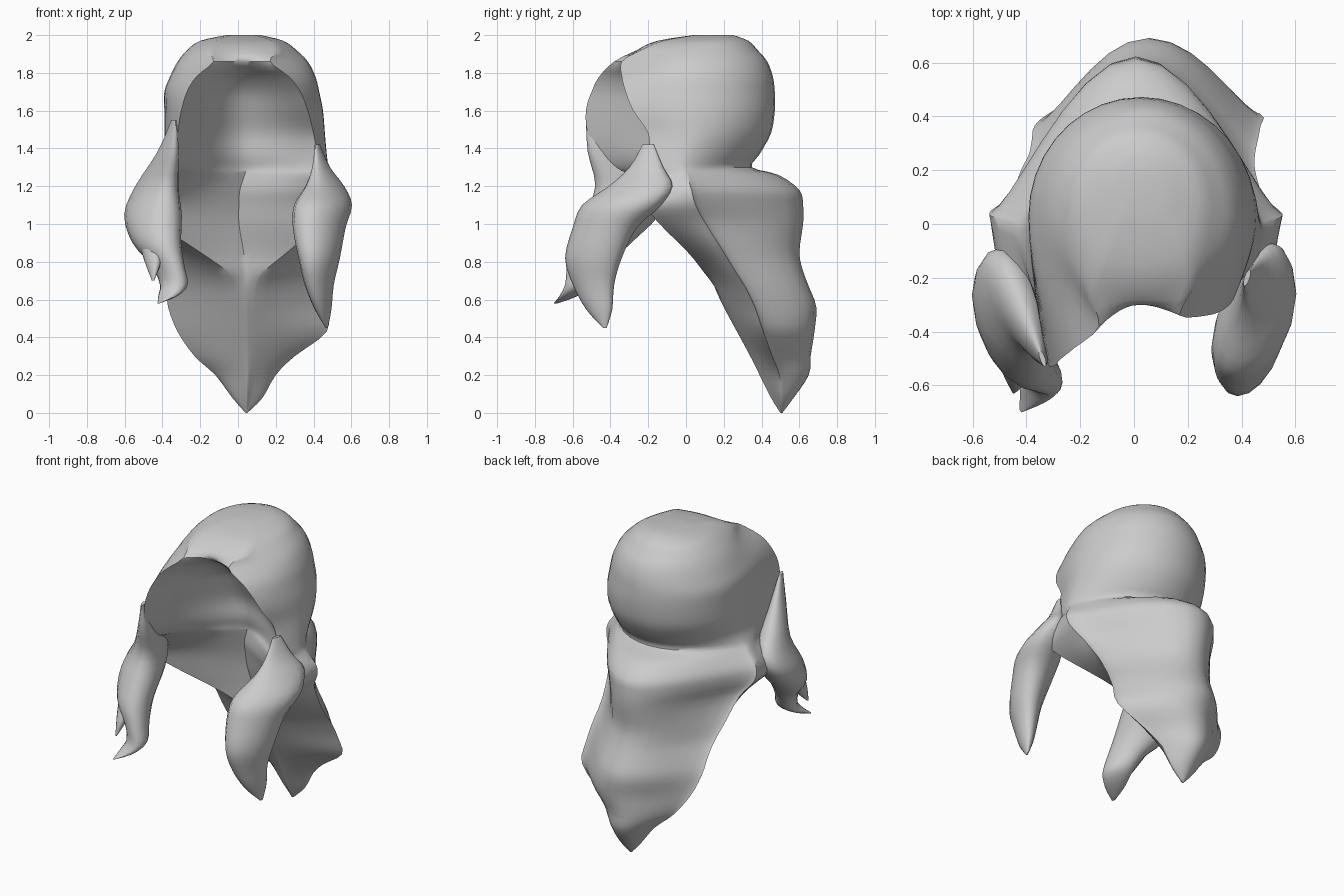
import bpy
import bmesh
import math
from mathutils import Vector

cube = bpy.data.objects.get("Cube")
if cube:
    bpy.data.objects.remove(cube, do_unlink=True)

grey = bpy.data.materials.new("plain grey")
grey.use_nodes = True
shade = (0.6, 0.6, 0.6, 1)
grey.diffuse_color = shade
grey.node_tree.nodes["Principled BSDF"].inputs["Base Color"].default_value = shade


def refine(rows, steps):
    """Insert smoothly interpolated rows between the given ones."""
    result = []
    last = len(rows) - 1
    for i in range(last):
        before, start, end, after = (rows[max(i - 1, 0)], rows[i], rows[i + 1], rows[min(i + 2, last)])
        for s in range(steps):
            t = s / steps
            row = []
            for a, b, c, d in zip(before, start, end, after):
                slope_b, slope_c = (c - a) / 2, (d - b) / 2
                bend = t * (1 - t) * ((1 - t) * slope_b - t * slope_c)
                row.append(b + (c - b) * t * t * (3 - 2 * t) + bend)
            result.append(row)
    result.append(rows[last])
    return result


def loft(name, rings):
    """Skin a stack of closed rings and cap both ends."""
    bm = bmesh.new()
    loops = [[bm.verts.new(p) for p in ring] for ring in rings]
    count = len(loops[0])
    for upper, lower in zip(loops, loops[1:]):
        for i in range(count):
            j = (i + 1) % count
            bm.faces.new((upper[i], upper[j], lower[j], lower[i]))
    bm.faces.new(loops[0])
    bm.faces.new(loops[-1])
    bmesh.ops.recalc_face_normals(bm, faces=bm.faces)
    mesh = bpy.data.meshes.new(name)
    bm.to_mesh(mesh)
    bm.free()
    mesh.materials.append(grey)
    obj = bpy.data.objects.new(name, mesh)
    bpy.context.collection.objects.link(obj)
    bpy.ops.object.select_all(action="DESELECT")
    obj.select_set(True)
    bpy.context.view_layer.objects.active = obj
    bpy.ops.object.shade_smooth_by_angle(angle=math.radians(50))


def shell_ring(row, quarter=9, front=6):
    """Back arc, two sides and a front pushed in or out at the middle."""
    z, left_x, left_y, left_side, back, right_side, right_x, right_y, inner, pinch = row
    pinch = max(pinch, 1)
    straight = min((pinch - 1) / 2, 1)
    edge = (left_y + right_y) / 2
    widest = edge + (back - edge) * 0.5 / pinch ** 0.4
    middle = (left_side + right_side) / 2
    half = (right_side - left_side) / 2

    def side(edge_x, edge_y, wide):
        points = []
        for i in range(front + 1):
            t = i / front
            curve = 1 - math.cos(t * math.pi / 2)
            across = curve + (t - curve) * straight
            points.append(Vector((wide + (edge_x - wide) * across,
                                  widest + (edge_y - widest) * t, z)))
        return points

    ring = side(left_x, left_y, left_side)[::-1]
    for i in range(1, 2 * quarter):
        angle = math.pi * i / (2 * quarter)
        bulge = math.sin(angle) ** pinch
        ring.append(Vector((middle - half * math.cos(angle), widest + (back - widest) * bulge, z)))
    ring += side(right_x, right_y, right_side)
    # Face side, running from the right edge back to the left edge
    centre = (left_x + right_x) / 2
    for i in range(1, 2 * front):
        t = i / front - 1
        edge_x, edge_y = (right_x, right_y) if t < 0 else (left_x, left_y)
        curve = math.cos(t * math.pi / 2)
        depth = curve + (1 - abs(t) - curve) * straight
        ring.append(Vector((centre + (edge_x - centre) * abs(t),
                            edge_y + (inner - edge_y) * depth, z)))
    return ring


def lock_ring(row, lean, sides=16):
    """An oval slice of a lock, sheared to follow the cheek."""
    z, x, y, half_x, half_y = row
    ring = []
    for i in range(sides):
        angle = math.tau * i / sides
        offset = half_y * math.sin(angle)
        ring.append(Vector((x + half_x * math.cos(angle) + lean * offset, y + offset, z)))
    return ring


# Each row: height, left edge x y, left side, back, right side, right edge x y, inner depth, pinch
cap_rows = [
    (2, -.03, .05, -.06, .25, .12, .08, .05, .04, 1),
    (1.97, -.12, -.13, -.2, .33, .24, .18, -.12, -.15, 1),
    (1.92, -.16, -.26, -.27, .38, .31, .21, -.24, -.26, 1),
    (1.86, -.13, -.38, -.32, .43, .37, .17, -.34, -.3, 1),
    (1.78, -.22, -.46, -.36, .46, .41, .27, -.34, -.18, 1),
    (1.7, -.27, -.5, -.39, .47, .43, .33, -.32, -.1, 1),
    (1.6, -.3, -.53, -.39, .47, .45, .37, -.28, -.05, 1),
    (1.48, -.32, -.52, -.39, .45, .46, .4, -.2, 0, 1.1),
    (1.37, -.33, -.46, -.39, .39, .47, .42, -.2, .01, 1.3),
]
tail_rows = [
    (1.3, -.33, -.38, -.42, .35, .48, .42, -.22, .03, 1.5),
    (1.26, -.35, -.31, -.46, .49, .5, .42, -.24, .04, 2.2),
    (1.18, -.45, -.27, -.53, .6, .55, .47, -.25, .05, 2.7),
    (1.1, -.5, -.22, -.53, .62, .54, .51, -.22, .07, 3),
    (1, -.42, -.14, -.46, .62, .48, .43, -.14, .09, 3),
    (.85, -.2, .01, -.42, .6, .45, .26, .01, .12, 3),
    (.75, -.06, .09, -.39, .62, .45, .14, .09, .13, 3),
    (.67, -.02, .15, -.38, .65, .46, .1, .15, .15, 3),
    (.56, 0, .21, -.37, .69, .47, .09, .21, .2, 3),
    (.43, .01, .28, -.32, .68, .47, .09, .28, .27, 3),
    (.3, .02, .35, -.23, .66, .3, .08, .35, .34, 2.5),
    (.2, .03, .4, -.12, .65, .2, .07, .4, .39, 2),
    (.08, .03, .46, -.03, .57, .13, .06, .46, .45, 1.5),
    (0, .04, .5, .04, .51, .05, .05, .5, .5, 1),
]
loft("hair_cap_and_tail", [shell_ring(r) for r in refine(cap_rows + tail_rows, 3)])

# Each row: height, centre x y, half width, half depth
left_lock = [
    (1.42, .42, -.2, .01, .03),
    (1.3, .44, -.21, .04, .09),
    (1.2, .46, -.24, .09, .17),
    (1.1, .45, -.34, .14, .21),
    (.98, .43, -.43, .13, .17),
    (.82, .43, -.49, .1, .15),
    (.68, .43, -.49, .07, .11),
    (.55, .45, -.46, .04, .07),
    (.45, .47, -.43, .005, .01),
]
right_lock = [
    (1.55, -.34, -.5, .01, .03),
    (1.38, -.37, -.42, .05, .1),
    (1.2, -.43, -.29, .1, .19),
    (1.05, -.45, -.34, .14, .2),
    (.9, -.43, -.45, .12, .16),
    (.78, -.37, -.52, .08, .11),
    (.68, -.34, -.56, .07, .08),
    (.62, -.37, -.62, .05, .05),
    (.58, -.42, -.69, .005, .01),
]
right_lock_tip = [
    (.9, -.46, -.48, .06, .08),
    (.8, -.45, -.55, .04, .06),
    (.7, -.45, -.62, .005, .01),
]
for name, rows, lean in (("left_front_lock", left_lock, .3),
                         ("right_front_lock", right_lock, -.3),
                         ("right_lock_tip", right_lock_tip, -.3)):
    loft(name, [lock_ring(r, lean) for r in refine(rows, 3)])
